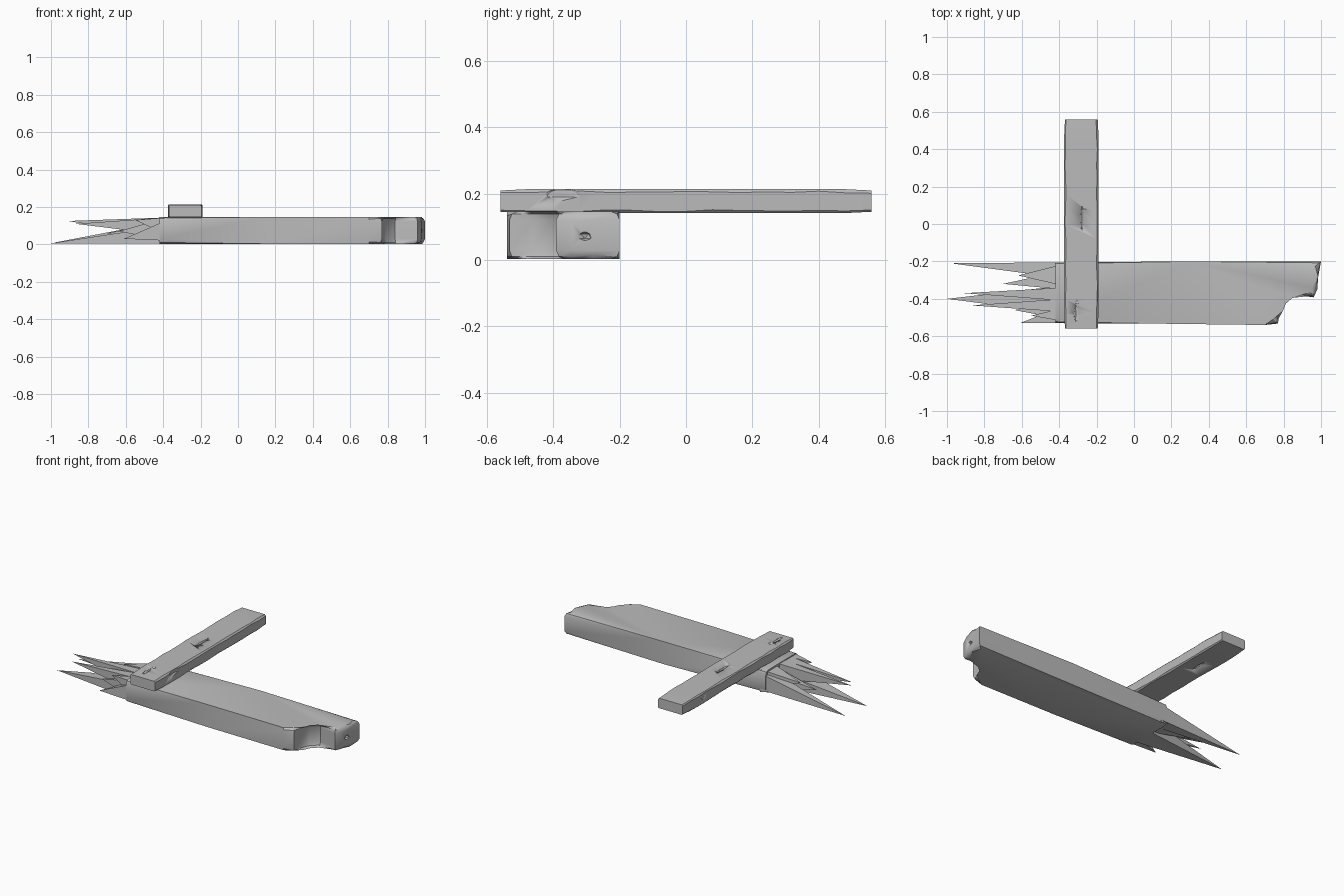
import bpy, bmesh, math, random
from mathutils import Vector

random.seed(4)
cube = bpy.data.objects.get("Cube")
if cube:
    bpy.data.objects.remove(cube, do_unlink=True)

GREY = (0.5, 0.5, 0.5, 1)
wood = bpy.data.materials.new("weathered grey")
wood.use_nodes = True
wood.diffuse_color = GREY
wood.node_tree.nodes["Principled BSDF"].inputs["Base Color"].default_value = GREY


def finish(bm, name, angle=25):
    bmesh.ops.recalc_face_normals(bm, faces=bm.faces)
    mesh = bpy.data.meshes.new(name)
    bm.to_mesh(mesh)
    bm.free()
    obj = bpy.data.objects.new(name, mesh)
    bpy.context.collection.objects.link(obj)
    mesh.materials.append(wood)
    bpy.ops.object.select_all(action='DESELECT')
    bpy.context.view_layer.objects.active = obj
    obj.select_set(True)
    bpy.ops.object.shade_smooth_by_angle(angle=math.radians(angle))
    return obj


def loft(bm, rings):
    """Closed skin through rings of equal point count."""
    loops = [[bm.verts.new(p) for p in r] for r in rings]
    n = len(loops[0])
    for a, b in zip(loops, loops[1:]):
        for i in range(n):
            j = (i + 1) % n
            bm.faces.new((a[i], a[j], b[j], b[i]))
    bm.faces.new(loops[0][::-1])
    bm.faces.new(loops[-1])


def carve(obj, centre, size):
    """Cut a diamond-shaped dent and discard the cutter."""
    bm = bmesh.new()
    bmesh.ops.create_icosphere(bm, subdivisions=1, radius=1)
    for v in bm.verts:
        v.co = Vector([c + s * k for c, s, k in zip(centre, size, v.co)])
    cutter = finish(bm, "dent_cutter")
    cutter.hide_render = True
    bpy.context.view_layer.objects.active = obj
    mod = obj.modifiers.new("dent", 'BOOLEAN')
    mod.operation = 'DIFFERENCE'
    mod.solver = 'EXACT'
    mod.object = cutter
    bpy.ops.object.modifier_apply(modifier=mod.name)
    bpy.data.objects.remove(cutter, do_unlink=True)


# Heavy beam: outline with a broken notch, extruded up, rims rounded
outline = [(-0.42, -0.53), (0.15, -0.533), (0.7, -0.54), (0.77, -0.532),
           (0.77, -0.46), (0.79, -0.41), (0.84, -0.367), (0.96, -0.392),
           (0.98, -0.35), (0.985, -0.28), (1.0, -0.2), (0.3, -0.2), (-0.42, -0.205)]
bm = bmesh.new()
loft(bm, [[(x, y, z) for x, y in outline] for z in (0.003, 0.147)])
rim = [e for e in bm.edges
       if abs(e.verts[0].co.z - e.verts[1].co.z) < 0.01
       and max(v.co.x for v in e.verts) > -0.4]
bmesh.ops.bevel(bm, geom=rim, offset=0.026, segments=2, profile=0.5,
                affect='EDGES', clamp_overlap=True)
beam = finish(bm, "heavy_beam", 30)
carve(beam, (0.99, -0.305, 0.072), (0.025, 0.022, 0.016))

# Splinters at the snapped end: tip, then root width and height ranges
splinters = [
    ((-0.98, -0.21, 0.01), (-0.29, -0.205), (0.02, 0.125)),
    ((-0.62, -0.275, 0.10), (-0.33, -0.215), (0.03, 0.144)),
    ((-0.70, -0.32, 0.06), (-0.35, -0.25), (0.01, 0.12)),
    ((-0.91, -0.37, 0.125), (-0.41, -0.34), (0.04, 0.144)),
    ((-1.0, -0.40, 0.006), (-0.48, -0.33), (0.005, 0.10)),
    ((-0.87, -0.435, 0.11), (-0.47, -0.40), (0.05, 0.144)),
    ((-0.64, -0.46, 0.07), (-0.51, -0.42), (0.02, 0.143)),
    ((-0.55, -0.49, 0.13), (-0.52, -0.45), (0.05, 0.144)),
    ((-0.61, -0.53, 0.03), (-0.528, -0.44), (0.02, 0.13)),
    ((-0.59, -0.235, 0.05), (-0.32, -0.205), (0.006, 0.12)),
]
bm = bmesh.new()
for tip, (y0, y1), (z0, z1) in splinters:
    root = [(-0.38, y, z) for y, z in ((y0, z0), (y1, z0), (y1, z1), (y0, z1))]
    corners = [bm.verts.new(p) for p in root]
    point = bm.verts.new(tip)
    bm.faces.new(corners)
    for i in range(4):
        bm.faces.new((corners[i], corners[(i + 1) % 4], point))
finish(bm, "broken_splinters", 10)

# Cross board: chipped-edge section lofted along its length
x0, x1, z0, z1 = -0.373, -0.19, 0.142, 0.214
rings = []
STEPS = 14
for i in range(STEPS + 1):
    t = i / STEPS
    y = -0.56 + 1.12 * t
    end = 0.004 if i in (0, STEPS) else 0

    def chip():
        return random.uniform(0.004, 0.011)

    a, b, c, d = chip(), chip(), chip(), chip()
    l, r, lo, hi = x0 + end, x1 - end, z0 + end, z1 - end
    rings.append([(l + a, y, lo), (r - b, y, lo), (r, y, lo + b), (r, y, hi - c),
                  (r - c, y, hi), (l + d, y, hi), (l, y, hi - d), (l, y, lo + a)])
bm = bmesh.new()
loft(bm, rings)
board = finish(bm, "cross_board", 30)

# Cracks and chips in the board
for centre, size in [
    ((-0.277, 0.03, 0.216), (0.011, 0.08, 0.012)),
    ((-0.31, -0.48, 0.216), (0.013, 0.055, 0.012)),
    ((-0.305, -0.415, 0.216), (0.014, 0.014, 0.008)),
    ((-0.28, 0.25, 0.140), (0.011, 0.07, 0.012)),
    ((-0.375, 0.36, 0.19), (0.008, 0.03, 0.02)),
    ((-0.19, -0.37, 0.20), (0.010, 0.06, 0.02)),
]:
    carve(board, centre, size)
